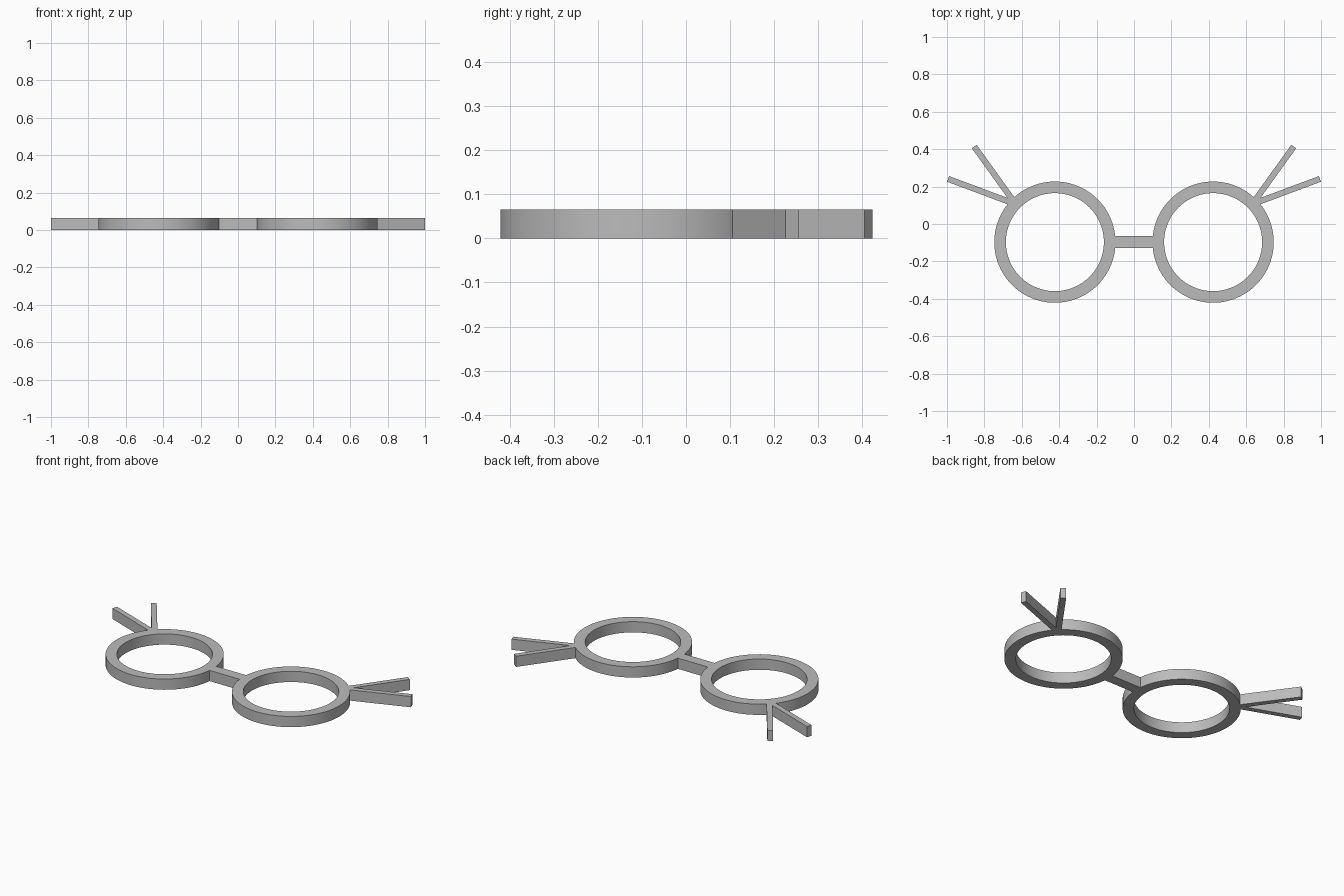
import bpy
import bmesh
from math import cos, sin, radians, pi

HEIGHT = 0.065
RING_X, RING_Y = 0.423, -0.097
OUTER, INNER = 0.324, 0.262
SEGMENTS = 96

if "Cube" in bpy.data.objects:
    bpy.data.objects.remove(bpy.data.objects["Cube"])

grey = bpy.data.materials.new("light grey")
grey.use_nodes = True
colour = (0.5, 0.5, 0.5, 1)
grey.diffuse_color = colour
grey.node_tree.nodes["Principled BSDF"].inputs["Base Color"].default_value = colour


def extrude_outline(name, bm, faces):
    """Raise flat faces on the ground to the full height."""
    top = bmesh.ops.extrude_face_region(bm, geom=faces)["geom"]
    for v in (g for g in top if isinstance(g, bmesh.types.BMVert)):
        v.co.z = HEIGHT
    bmesh.ops.recalc_face_normals(bm, faces=bm.faces[:])
    mesh = bpy.data.meshes.new(name)
    bm.to_mesh(mesh)
    bm.free()
    mesh.materials.append(grey)
    obj = bpy.data.objects.new(name, mesh)
    bpy.context.collection.objects.link(obj)
    return obj


def ring(name, cx, cy):
    bm = bmesh.new()
    loops = [[bm.verts.new((cx + r * cos(2 * pi * i / SEGMENTS),
                            cy + r * sin(2 * pi * i / SEGMENTS), 0))
              for i in range(SEGMENTS)] for r in (OUTER, INNER)]
    a, b = loops
    faces = [bm.faces.new((a[i - 1], a[i], b[i], b[i - 1])) for i in range(SEGMENTS)]
    return extrude_outline(name, bm, faces)


def bar(name, start, end, width):
    """Rectangular bar between two points on the ground."""
    dx, dy = end[0] - start[0], end[1] - start[1]
    length = (dx * dx + dy * dy) ** 0.5
    nx, ny = -dy / length * width / 2, dx / length * width / 2
    bm = bmesh.new()
    verts = [bm.verts.new((p[0] + s * nx, p[1] + s * ny, 0))
             for p, s in ((start, -1), (end, -1), (end, 1), (start, 1))]
    return extrude_outline(name, bm, [bm.faces.new(verts)])


# Bridge, reaching just inside both rims
reach = RING_X - OUTER + 0.03
frame = bar("glasses_frame", (-reach, RING_Y), (reach, RING_Y), 0.064)

# Rims and the pair of lashes on each
parts = []
for side, sx in (("left", 1), ("right", -1)):
    parts.append(ring(side + "_rim", sx * RING_X, RING_Y))
    for kind, start, end in (("lower", (0.64, 0.109), (0.994, 0.241)),
                             ("upper", (0.642, 0.119), (0.854, 0.414))):
        parts.append(bar(f"{side}_{kind}_lash", (sx * start[0], start[1]),
                         (sx * end[0], end[1]), 0.032))

# Fuse everything into one solid
for part in parts:
    mod = frame.modifiers.new(part.name, "BOOLEAN")
    mod.operation = "UNION"
    mod.solver = "EXACT"
    mod.object = part
bpy.context.view_layer.update()
fused = bpy.data.meshes.new_from_object(
    frame.evaluated_get(bpy.context.evaluated_depsgraph_get()))
frame.modifiers.clear()
frame.data = fused
for part in parts:
    bpy.data.objects.remove(part)

# Smooth round walls, sharp rims
bpy.ops.object.select_all(action="DESELECT")
frame.select_set(True)
bpy.context.view_layer.objects.active = frame
bpy.ops.object.shade_smooth_by_angle(angle=radians(30))
